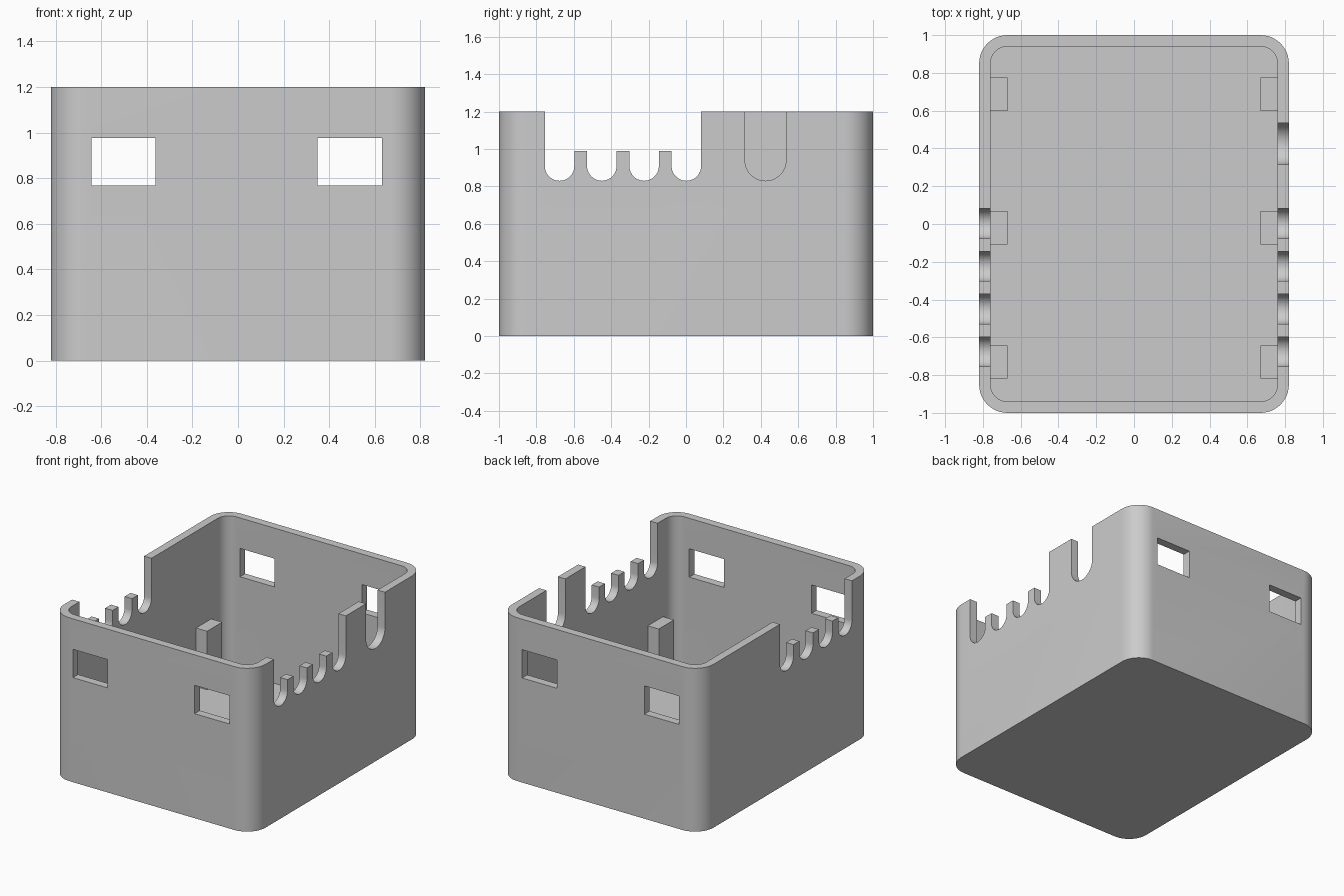
import bpy
import bmesh
from math import pi, sin, cos, radians
from mathutils import Vector

if "Cube" in bpy.data.objects:
    bpy.data.objects.remove(bpy.data.objects["Cube"], do_unlink=True)

W, D, H = 1.64, 2.0, 1.2      # overall size
WALL, CORNER = 0.06, 0.15     # wall thickness, outer corner radius

grey = bpy.data.materials.new("plain grey")
grey.use_nodes = True
grey.diffuse_color = (0.6, 0.6, 0.6, 1)
grey.node_tree.nodes["Principled BSDF"].inputs["Base Color"].default_value = (0.6, 0.6, 0.6, 1)


def arc(cx, cy, r, start, end, steps):
    angles = [start + (end - start) * i / steps for i in range(steps + 1)]
    return [(cx + r * cos(a), cy + r * sin(a)) for a in angles]


def rounded_rect(w, d, r):
    x, y = w / 2 - r, d / 2 - r
    pts = []
    for i, (sx, sy) in enumerate([(1, 1), (-1, 1), (-1, -1), (1, -1)]):
        pts += arc(sx * x, sy * y, r, i * pi / 2, (i + 1) * pi / 2, 12)
    return pts


def prism(name, profile, low, high, axis="z"):
    """Extrude a closed profile along an axis, from low to high."""
    place = {"x": lambda a, b: (low, a, b),
             "y": lambda a, b: (a, low, b),
             "z": lambda a, b: (a, b, low)}[axis]
    bm = bmesh.new()
    face = bm.faces.new([bm.verts.new(place(a, b)) for a, b in profile])
    ext = bmesh.ops.extrude_face_region(bm, geom=[face])
    shift = Vector([high - low if c == axis else 0 for c in "xyz"])
    moved = [v for v in ext["geom"] if isinstance(v, bmesh.types.BMVert)]
    bmesh.ops.translate(bm, verts=moved, vec=shift)
    bmesh.ops.recalc_face_normals(bm, faces=bm.faces[:])
    mesh = bpy.data.meshes.new(name)
    bm.to_mesh(mesh)
    bm.free()
    mesh.materials.append(grey)
    obj = bpy.data.objects.new(name, mesh)
    bpy.context.collection.objects.link(obj)
    return obj


def rect(a0, a1, b0, b1):
    return [(a0, b0), (a1, b0), (a1, b1), (a0, b1)]


def cut(target, cutter):
    mod = target.modifiers.new("cut", "BOOLEAN")
    mod.operation, mod.solver, mod.object = "DIFFERENCE", "EXACT", cutter
    bpy.context.view_layer.objects.active = target
    bpy.ops.object.modifier_apply(modifier=mod.name)
    bpy.data.objects.remove(cutter, do_unlink=True)


# Open box with rounded corners
case = prism("case_shell", rounded_rect(W, D, CORNER), 0, H)
cavity = rounded_rect(W - 2 * WALL, D - 2 * WALL, CORNER - WALL)
cut(case, prism("cavity_cutter", cavity, WALL, H + 0.2))

# Rectangular windows through the front and back walls
for x0, x1 in [(-0.642, -0.362), (0.348, 0.632)]:
    cut(case, prism("window_cutter", rect(x0, x1, 0.768, 0.976), -1.2, 1.2, "y"))

# Comb of four round-bottomed cable slots, through both side walls
SLOT_R, PITCH, FINGER_TOP, SLOT_LOW = 0.079, 0.226, 0.99, 0.83
comb = []
for i in range(4):
    y = -0.676 + i * PITCH
    comb.append((y - SLOT_R, FINGER_TOP))
    comb += arc(y, SLOT_LOW + SLOT_R, SLOT_R, pi, 2 * pi, 20)
    comb.append((y + SLOT_R, FINGER_TOP))
comb += [(comb[-1][0], H + 0.2), (comb[0][0], H + 0.2)]
cut(case, prism("comb_cutter", comb, -1, 1, "x"))

# Single wide slot in the left wall
BIG_R, big_y = 0.11, 0.425
slot = arc(big_y, SLOT_LOW + BIG_R, BIG_R, pi, 2 * pi, 24)
slot += [(big_y + BIG_R, H + 0.2), (big_y - BIG_R, H + 0.2)]
cut(case, prism("wide_slot_cutter", slot, 0.7, 1, "x"))

# Smooth rounded corners with sharp edges kept
bpy.ops.object.select_all(action="DESELECT")
case.select_set(True)
bpy.context.view_layer.objects.active = case
bpy.ops.object.shade_smooth_by_angle(angle=radians(30))

# Inner support posts along both side walls
INNER = W / 2 - WALL
for side, label in [(1, "left"), (-1, "right")]:
    for y, spot in [(-0.73, "front"), (-0.02, "middle"), (0.687, "back")]:
        xs = sorted([side * (INNER + 0.01), side * (INNER - 0.089)])
        prism(f"{spot}_{label}_post", rect(*xs, y - 0.088, y + 0.088), WALL - 0.01, 0.49)
